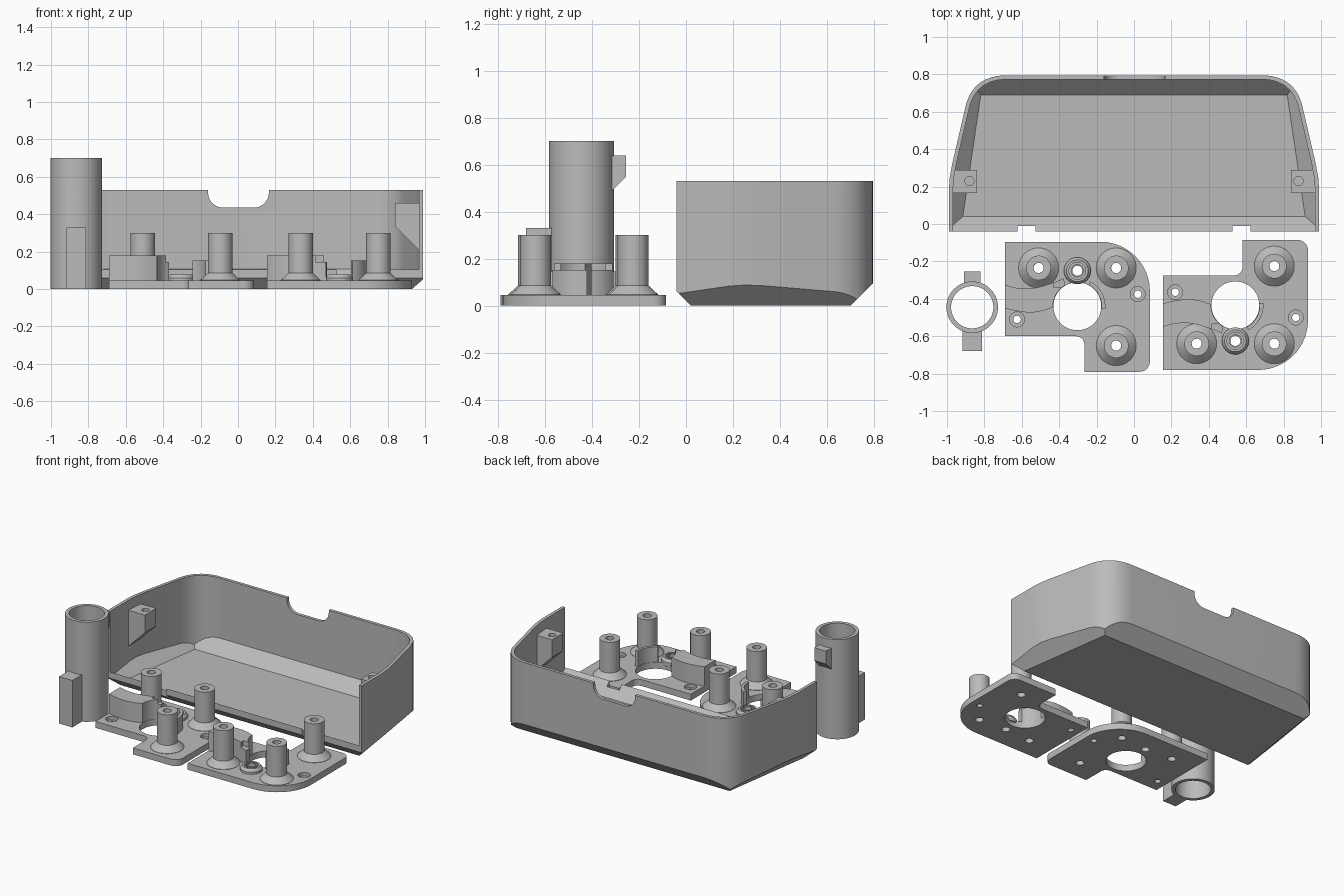
import bpy, bmesh, math
from mathutils import Vector, Matrix

if "Cube" in bpy.data.objects:
    bpy.data.objects.remove(bpy.data.objects["Cube"])

grey = bpy.data.materials.new("plastic_grey")
grey.diffuse_color = (0.5, 0.5, 0.5, 1)
grey.use_nodes = True
grey.node_tree.nodes["Principled BSDF"].inputs["Base Color"].default_value = grey.diffuse_color


def finish(name, bm):
    bmesh.ops.recalc_face_normals(bm, faces=bm.faces[:])
    me = bpy.data.meshes.new(name)
    bm.to_mesh(me)
    bm.free()
    me.materials.append(grey)
    ob = bpy.data.objects.new(name, me)
    bpy.context.collection.objects.link(ob)
    return ob


def prism(name, pts, z0, z1, planes=(), axis=None):
    """Extrude an outline from z0 to z1, optionally trimmed by planes."""
    bm = bmesh.new()
    f = bm.faces.new([bm.verts.new((x, y, z0)) for x, y in pts])
    r = bmesh.ops.extrude_face_region(bm, geom=[f])
    vs = [g for g in r["geom"] if isinstance(g, bmesh.types.BMVert)]
    bmesh.ops.translate(bm, verts=vs, vec=(0, 0, z1 - z0))
    for co, no in planes:
        r = bmesh.ops.bisect_plane(bm, geom=bm.verts[:] + bm.edges[:] + bm.faces[:],
                                   plane_co=co, plane_no=no, clear_outer=True)
        edges = [g for g in r["geom_cut"] if isinstance(g, bmesh.types.BMEdge)]
        bmesh.ops.contextual_create(bm, geom=edges)
    if axis == "Y":      # outline is (x, z), extruded along y
        bm.transform(Matrix(((1, 0, 0, 0), (0, 0, 1, 0), (0, 1, 0, 0), (0, 0, 0, 1))))
    if axis == "X":      # outline is (y, z), extruded along x
        bm.transform(Matrix(((0, 0, 1, 0), (1, 0, 0, 0), (0, 1, 0, 0), (0, 0, 0, 1))))
    return finish(name, bm)


def circle(x, y, r, n=40, a0=0.0, a1=360.0, closed=True):
    steps = n if closed else n - 1
    return [(x + r * math.cos(math.radians(a0 + (a1 - a0) * i / steps)),
             y + r * math.sin(math.radians(a0 + (a1 - a0) * i / steps))) for i in range(n)]


def rect(x0, y0, x1, y1):
    return [(x0, y0), (x1, y0), (x1, y1), (x0, y1)]


def lathe(name, x, y, profile, n=40):
    """Revolve a closed (radius, z) loop about a vertical axis."""
    bm = bmesh.new()
    rings = [[bm.verts.new((px, py, z)) for px, py in circle(x, y, r, n)] for r, z in profile]
    for a, b in zip(rings, rings[1:] + rings[:1]):
        for i in range(n):
            j = (i + 1) % n
            bm.faces.new((a[i], a[j], b[j], b[i]))
    return finish(name, bm)


def boolean(ob, others, op="DIFFERENCE"):
    for c in others:
        m = ob.modifiers.new("cut", "BOOLEAN")
        m.operation, m.solver, m.object = op, "EXACT", c
        with bpy.context.temp_override(object=ob, active_object=ob):
            bpy.ops.object.modifier_apply(modifier=m.name)
        bpy.data.objects.remove(c)
    return ob


# --- open-fronted case ---
def case_outline(t, front):
    half = [(.99 - t, front), (.99 - t, .18), (.985 - t, .25), (.97 - t, .33), (.905 - t, .61)]
    a, c, b = Vector(half[-1]), Vector((.87 - t, .795 - t)), Vector((.68, .795 - t))
    for i in range(1, 13):
        u = i / 12
        half.append(tuple(a * (1 - u) ** 2 + c * 2 * u * (1 - u) + b * u * u))
    return half + [(-x, y) for x, y in reversed(half)]


def chamfers(x, y_front, y_back, z):
    out = [((0, y_back, z), (0, 1, -1)), ((0, y_front, z), (0, -1, -1))]
    for s in (1, -1):
        out.append(((s * x, y_front, z), (s * .99, .146, -1)))
    return out


case = prism("case", case_outline(0, -.04), 0, .53, chamfers(.93, .02, .70, 0))
cavity = prism("cavity", case_outline(.022, -.3), .025, .7, chamfers(.915, .04, .69, .025))
notch = prism("cable_notch",
              [(-.16, .7), (-.16, .515)] + circle(-.08, .515, .08, 9, 180, 270, False)[1:]
              + circle(.085, .515, .08, 9, 270, 360, False) + [(.165, .7)],
              .7, .9, axis="Y")
slots = [prism("lip_slot", rect(s * .575 - .048, -.1, s * .575 + .048, -.01), -.1, .2)
         for s in (1, -1)]
boolean(case, [cavity, notch] + slots)

# screw blocks on the inner case walls
for s, side in ((1, "right"), (-1, "left")):
    block = prism("screw_block_" + side,
                  [(s * .84, .46), (s * .975, .46), (s * .975, .20), (s * .84, .335)],
                  .165, .29, axis="Y")
    boolean(block, [prism("bore", circle(s * .88, .23, .025, 20), .34, .6)])

# --- tube with mounting tab and lug ---
TX, TY = -.865, -.445
tube = prism("tube", circle(TX, TY, .138, 64), 0, .70)
tab = prism("tab", rect(TX - .052, -.68, TX + .052, -.50), 0, .33)
lug = prism("lug", [(-.36, .64), (-.255, .64), (-.255, .55), (-.315, .49), (-.36, .49)],
            TX - .045, TX + .045, axis="X")
boolean(tube, [tab, lug], "UNION")
boolean(tube, [prism("bore", circle(TX, TY, .113, 64), -.1, .8),
               prism("top_hole", circle(TX, .59, .02, 20), -.8, -.2, axis="Y"),
               prism("lug_hole", circle(TX, .59, .03, 20), -.4, -.2, axis="Y"),
               prism("tab_hole", circle(TX, .2, .018, 20), -.8, -.5, axis="Y")])

# --- two mounting plates, the second mirrored front to back ---
OUTLINE = ([(-.69, -.60), (-.69, -.095)]
           + circle(-.18, -.36, .265, 17, 90, 0, False)
           + circle(.03, -.735, .055, 8, 0, -90, False)
           + [(-.265, -.79)]
           + circle(-.31, -.645, .045, 8, 0, 90, False))
GUIDE = [(-.69, -.325), (-.64, -.34), (-.59, -.346), (-.54, -.344), (-.48, -.33), (-.42, -.31),
         (-.375, -.29), (-.36, -.40), (-.42, -.44), (-.48, -.463), (-.53, -.472),
         (-.58, -.472), (-.64, -.463), (-.69, -.45)]
HX, HY = -.303, -.44


def plate(tag, dx, mirror):
    def p(x, y):
        return (x + dx, -.875 - y if mirror else y)

    def m(pts):
        return [p(*q) for q in pts]

    body = prism(tag + "_plate", m(OUTLINE), 0, .045)
    posts = [(-.51, -.235), (-.095, -.235), (-.095, -.65)]
    cuts = [prism("centre_hole", circle(*p(HX, HY), .128, 48), -.1, .2)]
    for q in posts + [(HX, -.25)]:
        cuts.append(prism("post_hole", circle(*p(*q), .027, 20), -.1, .2))
    for q in ((-.625, -.51), (.02, -.375)):
        cuts.append(prism("screw_hole", circle(*p(*q), .02, 20), -.1, .2))
        cuts.append(prism("counterbore", circle(*p(*q), .04, 24), .02, .2))
    boolean(body, cuts)

    # hollow standoffs with flared feet
    for i, q in enumerate(posts):
        lathe(f"{tag}_standoff_{i + 1}", *p(*q),
              [(.027, .04), (.107, .04), (.107, .047), (.066, .085), (.066, .30), (.027, .30)])
    # low ringed boss beside the centre hole
    lathe(tag + "_small_boss", *p(HX, -.25),
          [(.027, .03), (.072, .03), (.072, .06), (.058, .078), (.045, .078),
           (.045, .062), (.035, .062), (.035, .078), (.027, .078)])
    # thick curved guide wall, trimmed by the centre hole and slit at its end
    guide = prism(tag + "_guide", m(GUIDE), .04, .18)
    slit = m(rect(-.428, -.458, -.36, -.442))
    boolean(guide, [prism("trim", circle(*p(HX, HY), .13, 48), 0, .3),
                    prism("slit", slit, .05, .3),
                    prism("step", m(rect(-.43, -.34, -.3, -.2)), .145, .3)])
    # thin curved wall on the other side of the hole
    arc = (circle(HX, HY, .13, 12, 62, -5, False)
           + circle(HX, HY, .15, 12, -5, 62, False))
    prism(tag + "_rim_wall", m(arc), .04, .152)


plate("left", 0, False)
plate("right", .845, True)

# smooth the curved walls, keep corners crisp
bpy.ops.object.select_all(action="DESELECT")
for ob in bpy.context.scene.objects:
    ob.select_set(True)
    bpy.context.view_layer.objects.active = ob
bpy.ops.object.shade_smooth_by_angle(angle=math.radians(25))
